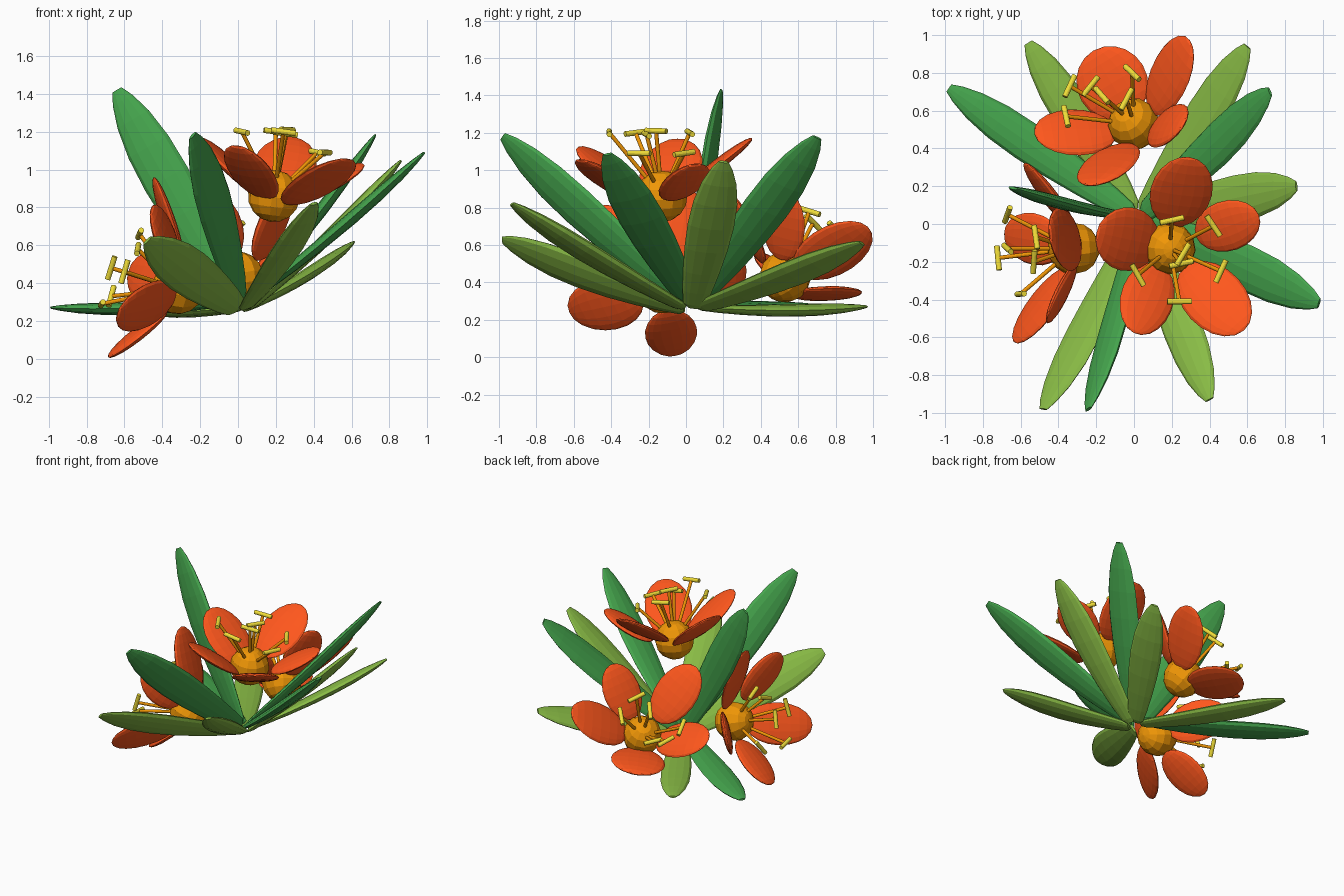
import bpy, bmesh, math
from mathutils import Vector, Matrix

if "Cube" in bpy.data.objects:
    bpy.data.objects.remove(bpy.data.objects["Cube"])


def material(name, rgb):
    m = bpy.data.materials.new(name)
    m.diffuse_color = (*rgb, 1)
    m.use_nodes = True
    m.node_tree.nodes["Principled BSDF"].inputs["Base Color"].default_value = m.diffuse_color
    return m


DARK = material("dark_green", (0.06, 0.38, 0.075))
LIGHT = material("light_green", (0.25, 0.50, 0.06))
RED = material("petal_orange", (1.0, 0.095, 0.012))
GOLD = material("gold", (0.88, 0.31, 0.002))
YELLOW = material("anther_yellow", (0.88, 0.73, 0.04))


def frame(origin, along, normal):
    """Matrix with z along the part, y on its face normal, x across its width."""
    z = along.normalized()
    y = (normal - z * normal.dot(z)).normalized()
    x = y.cross(z)
    m = Matrix((x, y, z)).transposed().to_4x4()
    m.translation = origin
    return m


def finish(bm, name, mat):
    bmesh.ops.recalc_face_normals(bm, faces=bm.faces)
    me = bpy.data.meshes.new(name)
    bm.to_mesh(me)
    bm.free()
    me.materials.append(mat)
    ob = bpy.data.objects.new(name, me)
    bpy.context.collection.objects.link(ob)
    return ob


def ellipsoid(name, mat, m, size, seg=16, rings=10):
    bm = bmesh.new()
    bmesh.ops.create_uvsphere(bm, u_segments=seg, v_segments=rings, radius=1)
    bm.transform(m @ Matrix.Diagonal((*size, 1)))
    finish(bm, name, mat)


def rod(name, mat, a, b, r):
    bm = bmesh.new()
    bmesh.ops.create_cone(bm, cap_ends=True, segments=12, radius1=r, radius2=r, depth=(b - a).length)
    q = (b - a).to_track_quat('Z', 'Y').to_matrix().to_4x4()
    bm.transform(Matrix.Translation((a + b) / 2) @ q)
    finish(bm, name, mat)


# Leaves: flattened blades, widest past the middle, bent a little
PROFILE = [(0, .26), (.03, .48), (.12, .63), (.26, .79), (.42, .93), (.58, 1), (.73, .95),
           (.86, .75), (.95, .47), (1, .22)]


def leaf(name, mat, tip, normal, width):
    tip, normal = Vector(tip), Vector(normal)
    flat = Vector((tip.x, tip.y, 0)).normalized()
    base = Vector((0.02, 0.03, 0.30 if mat == DARK else 0.265)) + flat * (0.03 if mat == DARK else 0.045)
    d = tip - base
    m = frame(base, d, normal)
    bm = bmesh.new()
    n, loops = 12, []
    for t, f in PROFILE:
        sag = -0.018 * 4 * t * (1 - t)
        loops.append([bm.verts.new(m @ Vector((
            width * f * math.cos(k * math.tau / n),
            0.034 * f * math.sin(k * math.tau / n) + sag,
            t * d.length))) for k in range(n)])
    for p, q in zip(loops, loops[1:]):
        for k in range(n):
            bm.faces.new((p[k], p[(k + 1) % n], q[(k + 1) % n], q[k]))
    bm.faces.new(loops[0])
    bm.faces.new(loops[-1])
    finish(bm, name, mat)


LEAVES = [
    (DARK, (-.98, .72, .27), (0, 0, 1), .105),
    (DARK, (.72, .70, 1.175), (-.78, 0, .62), .125),
    (DARK, (.98, -.42, 1.085), (-.65, 0, .76), .125),
    (DARK, (-.24, -.98, 1.18), (-.75, .5, .35), .125),
    (DARK, (-.64, .19, 1.42), (.2, 1, 0), .13),
    (LIGHT, (-.56, .96, .27), (0, 0, 1), .105),
    (LIGHT, (.60, .94, .61), (-.5, 0, .87), .115),
    (LIGHT, (.86, .20, 1.045), (-.68, 0, .73), .125),
    (LIGHT, (.40, -.93, .82), (-.42, .35, .8), .11),
    (LIGHT, (-.48, -.98, .625), (-.45, .5, .5), .13),
]
for i, (mat, tip, nrm, w) in enumerate(LEAVES):
    leaf(f"leaf_{i + 1}", mat, tip, nrm, w)

# Flowers: centre, axis, petals (centre, half length, half width), stamen tips
FLOWERS = [
    ((.19, -.13, .86), (.14, -.05, 1),
     [((.25, .17, 1.03), .235, .165), ((-.035, -.08, 1.01), .23, .17), ((.07, -.395, .985), .24, .145),
      ((.425, -.395, .935), .26, .165), ((.495, -.01, .935), .20, .135)],
     [(.20, .02, 1.20), (.42, -.01, 1.09), (.26, -.16, 1.21), (.25, -.21, 1.19),
      (.46, -.25, 1.09), (.24, -.41, 1.20), (.02, -.27, 1.20)]),
    ((-.32, -.13, .37), (-1, -.05, .3),
     [((-.365, -.08, .72), .255, .17), ((-.45, .15, .42), .22, .15), ((-.385, -.37, .64), .21, .13),
      ((-.485, -.43, .28), .25, .15), ((-.53, -.08, .13), .20, .14)],
     [(-.67, .05, .33), (-.72, -.18, .29), (-.67, -.13, .48), (-.60, -.37, .46),
      (-.53, -.20, .58), (-.52, -.07, .66)]),
    ((0, .53, .43), (-.38, .43, .74),
     [((-.115, .745, .34), .20, .19), ((.19, .785, .57), .25, .155), ((-.31, .485, .46), .225, .15),
      ((-.135, .315, .70), .24, .155), ((.18, .52, .71), .21, .135)],
     [(-.34, .73, .55), (-.36, .57, .60), (-.17, .68, .72), (-.04, .66, .78),
      (-.01, .80, .68), (-.23, .73, .52)]),
]
TILT = math.radians(35)
for i, (c, axis, petals, tips) in enumerate(FLOWERS):
    f = f"flower_{i + 1}"
    c, axis = Vector(c), Vector(axis).normalized()
    ellipsoid(f + "_centre", GOLD, frame(c, axis, Vector((0.1, 1, 0.2))), (.138, .138, .138), 12, 8)
    for j, (pc, a, b) in enumerate(petals):
        off = Vector(pc) - c
        radial = (off - axis * off.dot(axis)).normalized()
        along = radial * math.cos(TILT) + axis * math.sin(TILT)
        ellipsoid(f"{f}_petal_{j + 1}", RED, frame(Vector(pc), along, axis), (b, .03, a))
    for j, t in enumerate(tips):
        t = Vector(t)
        rod(f"{f}_filament_{j + 1}", GOLD, c + (t - c) * 0.3, t, .011)
        side = axis.cross(t - c).normalized() * 0.065
        rod(f"{f}_anther_{j + 1}", YELLOW, t - side, t + side, .015)
